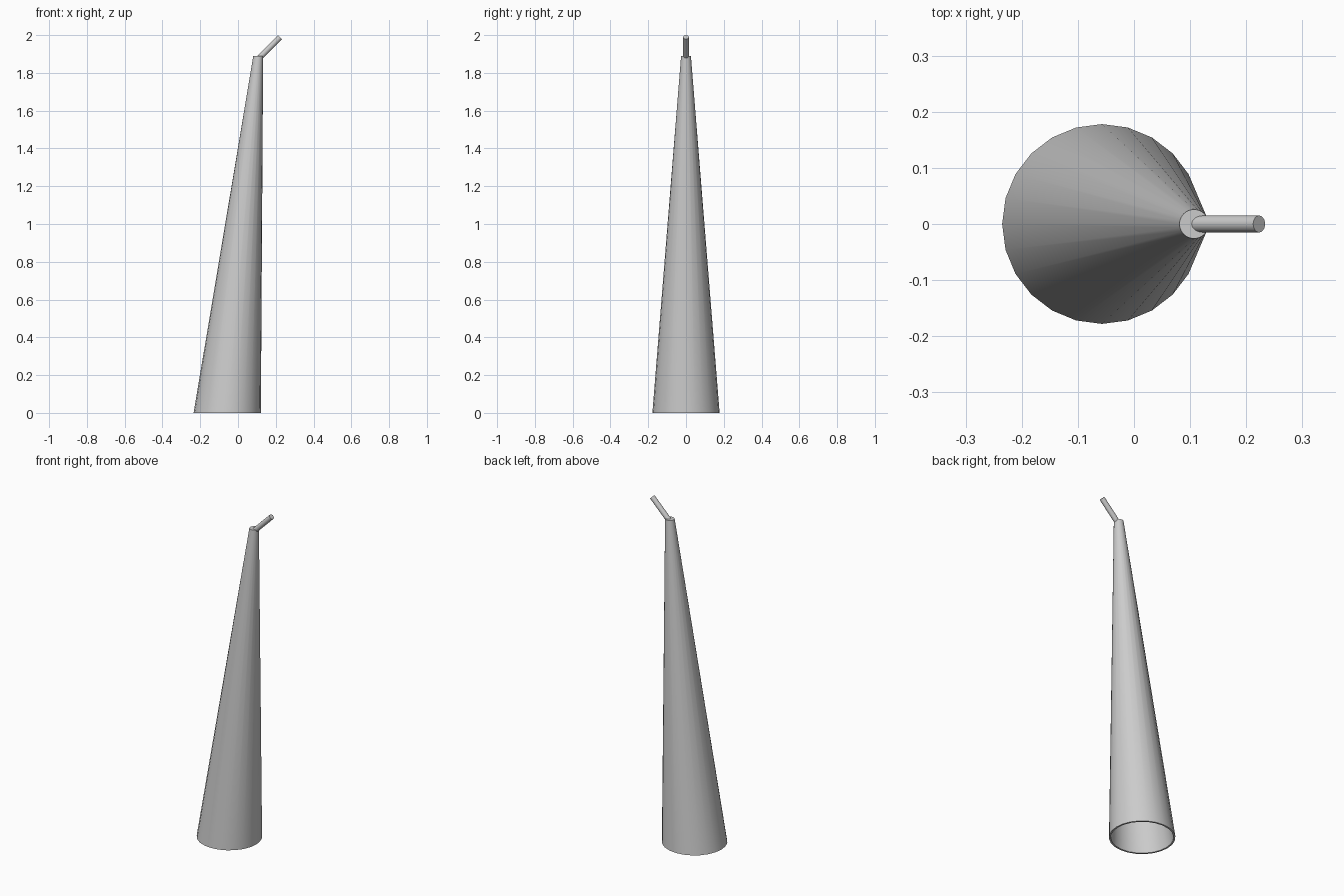
import bpy, bmesh, math
from mathutils import Vector

if "Cube" in bpy.data.objects:
    bpy.data.objects.remove(bpy.data.objects["Cube"])

SIDES = 24
grey = bpy.data.materials.new("light grey")
grey.use_nodes = True
colour = (0.6, 0.6, 0.6, 1)
grey.diffuse_color = colour
grey.node_tree.nodes["Principled BSDF"].inputs["Base Color"].default_value = colour


def ring(bm, centre, radius, u=Vector((1, 0, 0))):
    """Circle of vertices spanned by u and the y axis."""
    v = Vector((0, 1, 0))
    angles = [2 * math.pi * i / SIDES for i in range(SIDES)]
    return [bm.verts.new(Vector(centre) + radius * (math.cos(a) * u + math.sin(a) * v)) for a in angles]


def build(name, rings, cap_start):
    """Join consecutive rings into a surface and close its ends."""
    bm = bmesh.new()
    loops = [ring(bm, *r) for r in rings]
    for a, b in zip(loops, loops[1:]):
        for i in range(SIDES):
            j = (i + 1) % SIDES
            bm.faces.new((a[i], a[j], b[j], b[i]))
    bm.faces.new(loops[-1])
    if cap_start:
        bm.faces.new(loops[0])
    bmesh.ops.recalc_face_normals(bm, faces=bm.faces)
    mesh = bpy.data.meshes.new(name)
    bm.to_mesh(mesh)
    bm.free()
    mesh.materials.append(grey)
    obj = bpy.data.objects.new(name, mesh)
    bpy.context.collection.objects.link(obj)
    bpy.ops.object.select_all(action='DESELECT')
    obj.select_set(True)
    bpy.context.view_layer.objects.active = obj
    bpy.ops.object.shade_smooth_by_angle(angle=math.radians(30))


# Leaning hollow cone, open underneath: inner wall, rim, outer wall, top
base, top = (-0.057, 0, 0), (0.107, 0, 1.89)
build("hollow_cone", [((0.107, 0, 1.88), 0.018), (base, 0.168),
                      (base, 0.178), (top, 0.026)], True)

# Slanted rod at the tip
across = Vector((1, 0, -1)).normalized()
build("tip_rod", [((0.113, 0, 1.879), 0.015, across),
                  ((0.223, 0, 1.989), 0.015, across)], True)
